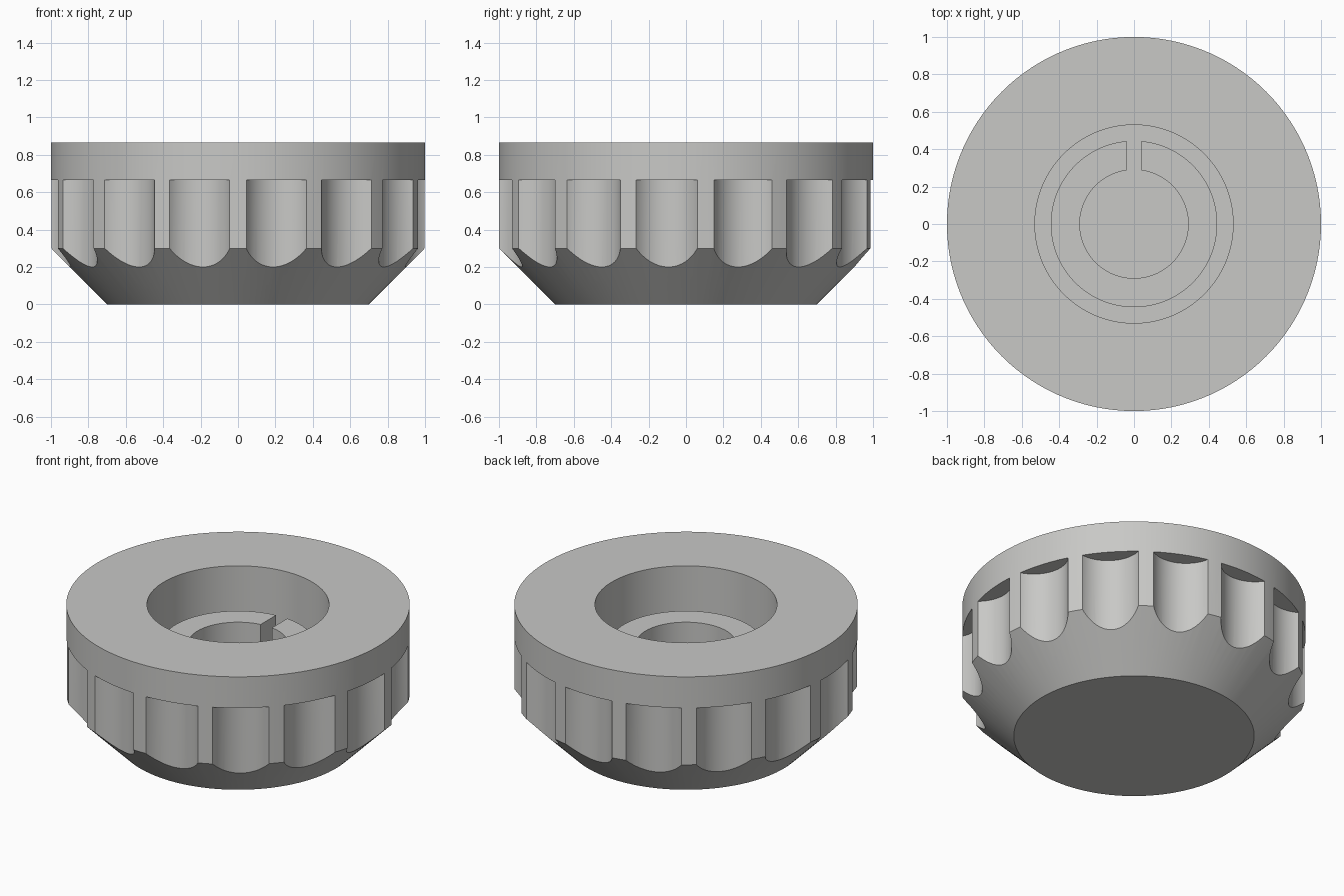
import bpy, bmesh, math
from mathutils import Matrix

if "Cube" in bpy.data.objects:
    bpy.data.objects.remove(bpy.data.objects["Cube"])

SEG = 120       # smoothness of the round parts
FLUTES = 15     # finger grips around the rim
FLOOR = 0.2     # floor of the recess
TOP = 0.865

grey = bpy.data.materials.new("warm grey")
grey.diffuse_color = (0.58, 0.58, 0.565, 1)
grey.use_nodes = True
grey.node_tree.nodes["Principled BSDF"].inputs["Base Color"].default_value = grey.diffuse_color


def make_object(name, bm):
    bmesh.ops.recalc_face_normals(bm, faces=bm.faces[:])
    mesh = bpy.data.meshes.new(name)
    bm.to_mesh(mesh)
    bm.free()
    mesh.materials.append(grey)
    obj = bpy.data.objects.new(name, mesh)
    bpy.context.collection.objects.link(obj)
    return obj


def activate(obj):
    bpy.ops.object.select_all(action='DESELECT')
    obj.select_set(True)
    bpy.context.view_layer.objects.active = obj


def revolve(name, profile):
    """Spin (radius, z) points around z and cap both ends."""
    bm = bmesh.new()
    rings = []
    for r, z in profile:
        rings.append([bm.verts.new((r * math.cos(2 * math.pi * i / SEG),
                                    r * math.sin(2 * math.pi * i / SEG), z))
                      for i in range(SEG)])
    for a, b in zip(rings, rings[1:]):
        for i in range(SEG):
            j = (i + 1) % SEG
            bm.faces.new((a[i], a[j], b[j], b[i]))
    bm.faces.new(rings[0])
    bm.faces.new(rings[-1])
    return make_object(name, bm)


# knob body: tapered base, straight rim, round recess in the top
knob = revolve("knob_body", [(0.7, 0), (1, 0.3), (1, TOP),
                             (0.53, TOP), (0.53, FLOOR)])

# finger grips: upright cylinders cut from the rim, one pointing at +y
bm = bmesh.new()
z_low, z_high = -0.1, 0.665
for k in range(FLUTES):
    angle = math.pi / 2 + 2 * math.pi * k / FLUTES
    place = (Matrix.Rotation(angle, 4, 'Z')
             @ Matrix.Translation((1.1, 0, (z_low + z_high) / 2)))
    bmesh.ops.create_cone(bm, cap_ends=True, segments=64, radius1=0.2,
                          radius2=0.2, depth=z_high - z_low, matrix=place)
cutter = make_object("grip_cutter", bm)
cutter.hide_render = True
cut = knob.modifiers.new("grips", 'BOOLEAN')
cut.operation = 'DIFFERENCE'
cut.solver = 'EXACT'
cut.object = cutter
activate(knob)
bpy.ops.object.modifier_apply(modifier=cut.name)
bpy.data.objects.remove(cutter)

# shaft collar: split tube standing in the recess, slot facing +y
R_IN, R_OUT, HALF_SLOT = 0.29, 0.445, 0.04
bm = bmesh.new()


def arc_point(r, t, z):
    gap = math.asin(HALF_SLOT / r)
    a = math.pi / 2 + gap + t * (2 * math.pi - 2 * gap)
    return bm.verts.new((r * math.cos(a), r * math.sin(a), z))


sections = []
for i in range(SEG + 1):
    t = i / SEG
    sections.append([arc_point(r, t, z) for r, z in
                     ((R_IN, FLOOR - 0.02), (R_OUT, FLOOR - 0.02),
                      (R_OUT, 0.615), (R_IN, 0.615))])
for a, b in zip(sections, sections[1:]):
    for k in range(4):
        n = (k + 1) % 4
        bm.faces.new((a[k], a[n], b[n], b[k]))
bm.faces.new(sections[0])
bm.faces.new(sections[-1])
collar = make_object("shaft_collar", bm)

# smooth round walls, crisp edges
for obj in (knob, collar):
    activate(obj)
    bpy.ops.object.shade_smooth_by_angle(angle=math.radians(25))
